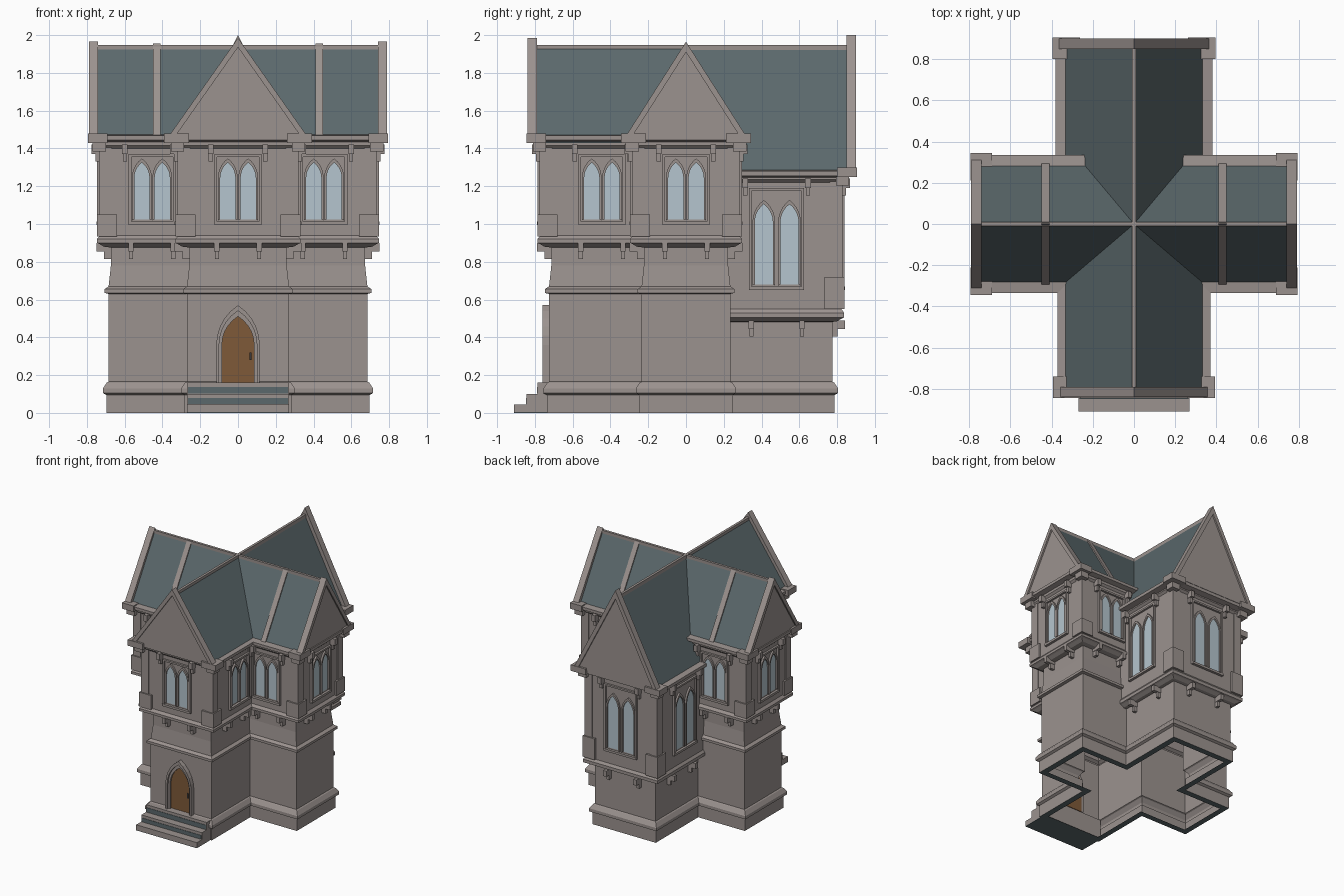
import bpy, bmesh, math

if "Cube" in bpy.data.objects:
    bpy.data.objects.remove(bpy.data.objects["Cube"])

def material(name, rgb):
    m = bpy.data.materials.new(name)
    m.diffuse_color = (*rgb, 1)
    m.use_nodes = True
    m.node_tree.nodes["Principled BSDF"].inputs["Base Color"].default_value = m.diffuse_color
    return m

STONE = material("stone", (0.33, 0.29, 0.275))
SLATE = material("slate", (0.105, 0.14, 0.15))
GLASS = material("pale_glass", (0.46, 0.56, 0.62))
WOOD = material("door_wood", (0.21, 0.10, 0.04))
IRON = material("dark_iron", (0.04, 0.04, 0.045))
parts = {}

def prism(name, mat, frame, outline, n0, n1):
    """Extrude a (u, z) outline along the outward direction of a wall frame (x, y, angle)."""
    bm = parts.setdefault(name, (bmesh.new(), mat))[0]
    ox, oy, deg = frame
    c, s = round(math.cos(math.radians(deg))), round(math.sin(math.radians(deg)))
    rings = [[bm.verts.new((ox + n * c - u * s, oy + n * s + u * c, z)) for u, z in outline]
             for n in (n0, n1)]
    bm.faces.new(rings[0])
    bm.faces.new(rings[1][::-1])
    k = len(outline)
    for i in range(k):
        j = (i + 1) % k
        bm.faces.new((rings[0][i], rings[1][i], rings[1][j], rings[0][j]))

def box(name, mat, frame, u0, u1, z0, z1, n0, n1):
    prism(name, mat, frame, [(u0, z0), (u1, z0), (u1, z1), (u0, z1)], n0, n1)

def band(name, mat, frame, outer, inner, n0, n1):
    for i in range(len(outer) - 1):
        prism(name, mat, frame, [outer[i], outer[i + 1], inner[i + 1], inner[i]], n0, n1)

def lancet(cu, a, z0, zs, z1, seg=5):
    """Pointed arch outline, from bottom right over the apex to bottom left."""
    h = z1 - zs
    R = (a * a + h * h) / (2 * a)
    top = math.asin(min(1, h / R))
    right = [(a, z0)] + [(a - R + R * math.cos(top * i / seg), zs + R * math.sin(top * i / seg))
                         for i in range(seg)]
    return ([(cu + u, z) for u, z in right] + [(cu, z1)] +
            [(cu - u, z) for u, z in reversed(right)])

# Plan outline of the cross; every moulding is an offset of it
F, S, s, f, B = 0.725, 0.685, 0.235, 0.27, 0.775

def t_path(d, end=None):
    e = f + d if end is None else end
    left = [(-e, s + d), (-S - d, s + d), (-S - d, -s - d), (-f - d, -s - d), (-f - d, -F - d)]
    return left + [(-x, y) for x, y in reversed(left)]

def cross_path(d):
    return t_path(d) + [(f + d, B + d), (-f - d, B + d)]

def u_path(d):
    return [(f + d, 0.15), (f + d, B + d), (-f - d, B + d), (-f - d, 0.15)]

def loft(name, path, profile, closed, slate_base=False):
    bm = bmesh.new()
    rows = [[bm.verts.new((x, y, z)) for x, y in path(d)] for d, z in profile]
    n = len(rows[0])
    for j in range(len(rows) - 1):
        for i in range(n if closed else n - 1):
            k = (i + 1) % n
            face = bm.faces.new((rows[j][i], rows[j][k], rows[j + 1][k], rows[j + 1][i]))
            face.material_index = 1 if slate_base and j == 0 else 0
    finish(name, bm, [STONE, SLATE])

def finish(name, bm, mats):
    me = bpy.data.meshes.new(name)
    bm.to_mesh(me)
    bm.free()
    for m in mats:
        me.materials.append(m)
    bpy.context.collection.objects.link(bpy.data.objects.new(name, me))

# Walls
loft("ground_floor_walls", cross_path,
     [(-0.035, 0), (0.012, 0), (0.012, 0.095), (0.03, 0.105), (0.03, 0.13), (0.01, 0.16), (0, 0.165),
      (0, 0.63), (0.022, 0.635), (0.022, 0.655), (0, 0.67), (-0.012, 0.78), (-0.012, 0.89)],
     True, True)
loft("upper_floor_walls", lambda d: t_path(d, 0.22),
     [(-0.014, 0.875), (0.025, 0.88), (0.05, 0.895), (0.062, 0.9), (0.062, 0.92), (0.045, 0.94),
      (0.045, 1.40), (0.06, 1.415), (0.06, 1.435), (0.1, 1.445), (0.1, 1.468), (0.03, 1.475)], False)
loft("back_wing_walls", u_path,
     [(-0.014, 0.48), (0.025, 0.485), (0.05, 0.5), (0.062, 0.505), (0.062, 0.53), (0.048, 0.55),
      (0.048, 1.22), (0.065, 1.235), (0.065, 1.245), (0.11, 1.255), (0.11, 1.28), (0.03, 1.29)], False)

# Four roof arms: angle, roof half width, eave, gable peak, gable half width, gable end,
# wall half width, wall end, corner block bottom, corner block top
RIDGE = 1.94
arms = [(-90, .34, 1.46, 1.985, .37, .84, .315, .77, .935, 1.05),
        (0, .29, 1.46, 1.965, .322, .79, .28, .73, .935, 1.05),
        (180, .29, 1.46, 1.965, .322, .79, .28, .73, .935, 1.05),
        (90, .335, 1.28, 2.0, .373, .90, .318, .823, .55, .72)]
for deg, w, eave, peak, gw, end, hw, we, b0, b1 in arms:
    fr = (0, 0, deg)
    def chevron(hw_, zp, drop):
        return [(-hw_, eave - drop), (0, zp - drop), (hw_, eave - drop)]
    band("roof_slopes", SLATE, fr, chevron(w, RIDGE, 0), chevron(w, RIDGE, .03), 0, end - .02)
    box("ridge_caps", STONE, fr, -.01, .01, RIDGE - .02, RIDGE + .008, 0, end - .02)
    slope = (peak - eave) / gw
    inner = [(-gw + .035, eave), (0, peak - .035 * slope), (gw - .035, eave)]
    band("gable_copings", STONE, fr, chevron(gw, peak, 0), inner, end - .05, end)
    prism("gable_panels", STONE, fr, inner, end - .045, end - .012)
    if deg in (0, 180):  # raised bands across the side roofs
        band("roof_bands", STONE, fr, chevron(w + .012, RIDGE + .015, 0),
             chevron(w - .01, RIDGE - .02, 0), .41, .45)
    for m in (-1, 1):
        # kneelers at the foot of each gable
        box("kneelers", STONE, fr, m * (gw - .11), m * (gw + .022), eave - .03, eave + .018,
            end - .1, end + .004)
        box("kneelers", STONE, fr, m * (hw - .03), m * (hw + .04), eave - .075, eave - .03,
            we - .03, we + .04)
        # corner blocks and slim corner posts
        box("corner_blocks", STONE, fr, m * (hw - .09), m * (hw + .016), b0, b1, we - .09, we + .016)
        box("corner_posts", STONE, fr, m * (hw - .06), m * (hw + .006), b1, eave - .05,
            we - .06, we + .006)

# Windows: twin lancets in a square surround, with brackets above and corbels below
def window(fr, a, off, z0, z1, ztop, corbel):
    out = off + a + .03
    for m in (-1, 1):
        zs = z1 - 2.0 * a
        g = lancet(m * off, a, z0, zs, z1)
        prism("window_panes", GLASS, fr, g, -.004, .004)
        band("lancet_frames", STONE, fr, lancet(m * off, a + .012, z0 - .006, zs, z1 + .022), g,
             -.005, .014)
        box("window_surrounds", STONE, fr, m * out, m * (out - .014), z0 - .03, ztop, -.005, .016)
        box("cornice_brackets", STONE, fr, m * (out + .005), m * (out + .035), ztop + .0, ztop + .05,
            -.01, .045)
        box("cornice_brackets", STONE, fr, m * (out + .009), m * (out + .031), ztop - .04, ztop,
            -.01, .025)
        cu = m * (out - .012)
        box("corbels", STONE, fr, cu - .014, cu + .014, corbel - .045, corbel, -.07, .02)
        box("corbels", STONE, fr, cu - .011, cu + .011, corbel - .085, corbel - .045, -.07, -.02)
    box("window_surrounds", STONE, fr, -out, out, z0 - .03, z0 - .012, -.005, .02)
    box("window_surrounds", STONE, fr, -out, out, ztop - .014, ztop, -.005, .016)

walls = [(0, -.77, -90)]
for m, deg in ((1, 0), (-1, 180)):
    walls += [(m * .455, -.28, -90), (m * .455, .28, 90), (m * .73, 0, deg), (m * .315, -.445, deg)]
for fr in walls:
    window(fr, .04, .054, 1.025, 1.325, 1.37, .9)
for fr in ((.318, .48, 0), (-.318, .48, 180), (0, .823, 90)):
    window(fr, .048, .068, .68, 1.105, 1.19, .49)

# Arched door
fr = (0, -F, -90)
door = lancet(0, .085, .16, .36, .51)
prism("door", WOOD, fr, door, -.03, .006)
mid = lancet(0, .1, .16, .36, .54)
band("door_arch", STONE, fr, mid, door, -.03, .02)
band("door_arch", STONE, fr, lancet(0, .115, .16, .36, .57), mid, -.01, .035)
box("door_handle", IRON, fr, .062, .072, .28, .32, .005, .014)

# Front steps with slate risers
step = (0, 0, -90)
for y1, z0, z1 in ((.91, .004, .045), (.845, .045, .1), (.785, .1, .16)):
    box("front_steps", STONE, step, -.27, .27, z0, z1, .70, y1)
    if z0 > .01:
        box("step_risers", SLATE, step, -.265, .265, z0 + .003, z1 - .022, y1 - .002, y1 + .003)
box("step_base", SLATE, step, -.27, .27, 0, .004, .72, .91)

for name, (bm, mat) in parts.items():
    bmesh.ops.recalc_face_normals(bm, faces=bm.faces)
    finish(name, bm, [mat])
